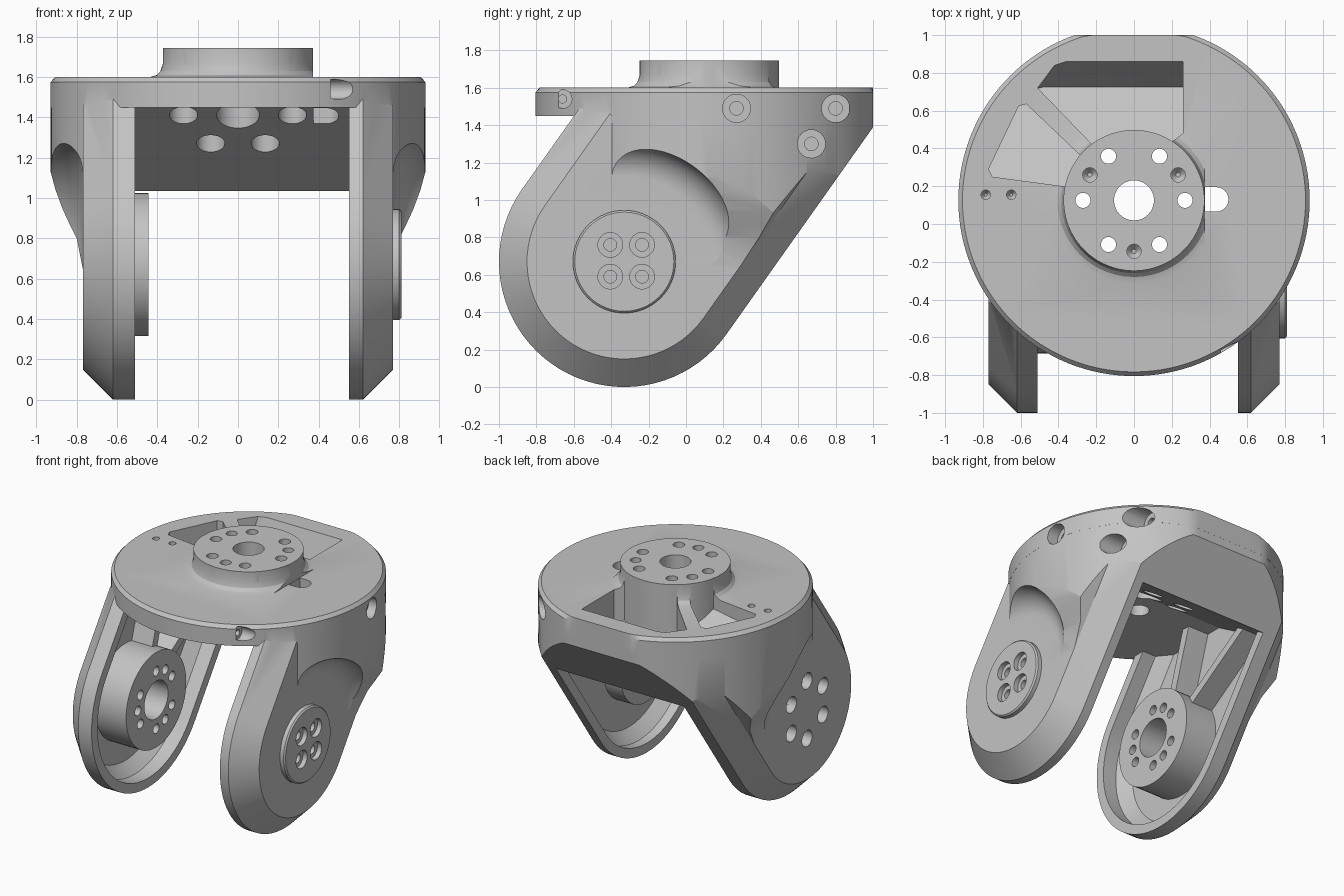
import bpy, bmesh, math
from mathutils import Vector

if "Cube" in bpy.data.objects:
    bpy.data.objects.remove(bpy.data.objects["Cube"])

grey = bpy.data.materials.new("light_grey")
grey.use_nodes = True
COLOR = (0.55, 0.55, 0.55, 1)
grey.diffuse_color = COLOR
grey.node_tree.nodes["Principled BSDF"].inputs["Base Color"].default_value = COLOR

HUB = Vector((0, 0.125, 0))            # vertical swivel axis
PIVOT = Vector((0, -0.33, 0.67))       # fork pivot, arms lean back from here
ALONG = Vector((0, 0.578, 0.816))      # up the arm
ACROSS = Vector((0, 0.816, -0.578))    # towards the rear edge
X = Vector((1, 0, 0))
SLOPE = -0.6                           # rear web underside


def loft(name, loops):
    """Closed solid through matching loops."""
    bm = bmesh.new()
    rings = [[bm.verts.new(p) for p in loop] for loop in loops]
    n = len(rings[0])
    bm.faces.new(rings[0])
    bm.faces.new(rings[-1])
    for a, b in zip(rings, rings[1:]):
        for i in range(n):
            j = (i + 1) % n
            bm.faces.new((a[i], a[j], b[j], b[i]))
    bmesh.ops.recalc_face_normals(bm, faces=bm.faces)
    mesh = bpy.data.meshes.new(name)
    bm.to_mesh(mesh)
    bm.free()
    mesh.materials.append(grey)
    ob = bpy.data.objects.new(name, mesh)
    bpy.context.collection.objects.link(ob)
    return ob


def upright(name, sections, center=HUB, n=96, y_max=9):
    """Turned solid about a vertical axis from (radius, z) sections."""
    turn = [2 * math.pi * i / n for i in range(n)]
    return loft(name, [[(center.x + r * math.cos(a), min(center.y + r * math.sin(a), y_max), z)
                        for a in turn] for r, z in sections])


def sideways(name, sections, y=PIVOT.y, z=PIVOT.z, n=64):
    """Turned solid about an x-parallel axis from (radius, x) sections."""
    turn = [2 * math.pi * i / n for i in range(n)]
    return loft(name, [[(x, y + r * math.cos(a), z + r * math.sin(a)) for a in turn]
                       for r, x in sections])


def boolean(target, tool, op):
    mod = target.modifiers.new("cut", 'BOOLEAN')
    mod.operation, mod.solver, mod.object = op, 'EXACT', tool
    bpy.context.view_layer.update()
    deps = bpy.context.evaluated_depsgraph_get()
    mesh = bpy.data.meshes.new_from_object(target.evaluated_get(deps))
    target.modifiers.clear()
    target.data = mesh
    bpy.data.objects.remove(tool)


def cut(target, *tools):
    for t in tools:
        boolean(target, t, 'DIFFERENCE')


def join(target, *tools):
    for t in tools:
        boolean(target, t, 'UNION')


def at_height(p, z):
    return p + ALONG * ((z - p.z) / ALONG.z)


def arm_loop(x, r, top):
    """Leaning arm outline of half width r at a given x."""
    pts = [PIVOT + r * (math.cos(a) * ACROSS + math.sin(a) * ALONG)
           for a in (math.pi * (1 + i / 40) for i in range(41))]
    front, rear = pts[0], pts[-1]
    if top == "short":
        pts += [rear + ALONG * 0.6, front + ALONG * 0.6]
    elif top == "tall":
        pts += [at_height(rear, 1.58), at_height(front, 1.58)]
    else:                               # ends on the underside of the head
        k = (1.45 + SLOPE * (rear.y - 0.06) - rear.z) / (ALONG.z - SLOPE * ALONG.y)
        pts += [rear + ALONG * k, Vector((0, 0.06, 1.45)), at_height(front, 1.45)]
    return [p + X * x for p in pts]


def arm_solid(name, sections, top):
    return loft(name, [arm_loop(x, r, top) for x, r in sections])


# Head disc, flattened at the rear, with a bevelled rim
body = upright("fork_body", [(0.93, 1.45), (0.93, 1.575), (0.908, 1.6)], n=128, y_max=1.0)

# Drum wall below the head, trimmed to the leaning arm outline
drum = upright("drum", [(0.9295, 0.3), (0.9295, 1.56)], n=128, y_max=0.9995)
half = [(0.62, 0.67), (0.77, 0.52), (0.95, 0.48)]
trim = arm_solid("trim", [(-x, r) for x, r in reversed(half)] + half, "tall")
boolean(drum, trim, 'INTERSECT')

# Round scoop about the pivot and a tapered flank above each flat arm face
FLANK = [(0.77, 0), (0.77, 0.65), (0.8, 0.8), (0.835, 0.87), (0.87, 0.945), (0.905, 1.04),
         (0.935, 1.15), (1.2, 1.15), (1.2, 0)]
for side in (-1, 1):
    fillet = [(0.46 + 0.17 * math.sin(a), side * (0.94 - 0.17 * math.cos(a)))
              for a in (math.pi / 2 * i / 12 for i in range(13))]
    cut(drum, sideways("scoop", fillet + [(0.64, side * 1.2)], n=96),
        loft("flank", [[(side * x, y, z) for x, z in FLANK] for y in (-1.2, 1.2)]))

# Arm plates and the flared foot of the hub, flat on its left
arms = arm_solid("arms", [(-0.77, 0.52), (-0.62, 0.67), (0.62, 0.67), (0.77, 0.52)], "short")
flare = upright("hub_flare", [(0.44, 1.55), (0.44, 1.6), (0.405, 1.61), (0.385, 1.63), (0.372, 1.67)])
cut(flare, loft("flat", [[(x, y, z) for x, y in ((0.372, -1), (1, -1), (1, 1), (0.372, 1))]
                         for z in (1, 2)]))
join(body, drum, arms, flare)


def pocket(top, bottom):
    """Top pocket whose floor runs parallel to the underside."""
    floor = [(x, y, min(1.6 + SLOPE * (y - 0.06), 1.58)) for x, y in bottom]
    cut(body, loft("pocket", [floor] + [[(x, y, z) for x, y in top] for z in (1.6, 1.9)]))


# Two weight-saving pockets in the top
inner = [(0.26, 0.48), (0.22, 0.45), (0, 0.3), (-0.22, 0.42)]
pocket([(-0.51, 0.72), (-0.42, 0.84), (-0.36, 0.86), (0.26, 0.86)] + inner,
       [(-0.51, 0.715), (-0.5, 0.72), (-0.48, 0.725), (0.26, 0.725)] + inner)
side_pocket = [(-0.61, 0.625), (-0.77, 0.29), (-0.75, 0.25), (-0.3, 0.19), (-0.25, 0.33), (-0.57, 0.635)]
pocket(side_pocket, side_pocket)

# Hub post and the opening between the arms
join(body, upright("hub", [(0.373, 1.12), (0.373, 1.745)]))
opening = [(-1.3, -0.2), (-1.3, 1.45), (0.06, 1.45), (1.3, 1.45 + SLOPE * 1.24), (1.3, -0.2)]
cut(body, loft("opening", [[(x, y, z) for y, z in opening] for x in (-0.51, 0.55)]))

# Hollow arm interiors
cut(body, arm_solid("hollow", [(-0.70, 0.52), (-0.62, 0.60), (-0.45, 0.60)], "under"),
    arm_solid("hollow", [(0.70, 0.52), (0.62, 0.60), (0.5, 0.60)], "under"))

# Hub bores with screw recesses underneath
cut(body, upright("bore", [(0.106, 0.9), (0.106, 1.9)], n=32))
for i in range(12):
    a = math.radians(30 * i)
    c = HUB + 0.27 * Vector((math.cos(a), math.sin(a), 0))
    if i % 2 == 0:
        cut(body, upright("screw_bore", [(0.07, 0.9), (0.07, 1.6), (0.04, 1.6), (0.04, 1.9)], c, 24))
    elif i % 4 == 1:
        cut(body, upright("blind_bore", [(0.012, 1.64), (0.038, 1.67), (0.038, 1.9)], c, 24))
for x in (-0.785, -0.65):
    cut(body, upright("pin_hole", [(0.008, 1.52), (0.025, 1.55), (0.025, 1.7)], Vector((x, 0.155, 0)), 16))

# Cable slot beside the hub
slot = [(0.375, 0.065)]
slot += [(0.435 + 0.065 * math.sin(a), 0.13 - 0.065 * math.cos(a)) for a in
         (math.pi * i / 12 for i in range(13))]
slot += [(0.375, 0.195)]
cut(body, loft("slot", [[(x, y, z) for x, y in slot] for z in (1.3, 1.7)]))

# Screw recesses on the left side and the front clamp
for y, z, x in ((0.27, 1.49, 0.84), (0.8, 1.49, 0.52), (0.67, 1.3, 0.62)):
    cut(body, sideways("recess", [(0.036, x - 0.12), (0.036, x), (0.075, x), (0.075, 1.1)], y, z, 24))
cut(body, sideways("clamp_recess", [(0.022, 0.4), (0.022, 0.46), (0.05, 0.46), (0.05, 0.9)], -0.66, 1.54, 24))

# Right arm drive boss with bolt circle, six of the bolts reaching the outer face
boss = sideways("drive_boss", [(0.355, -0.705), (0.355, -0.445)])
cut(boss, sideways("bore", [(0.14, -0.69), (0.14, -0.3)], n=32))
for i in range(12):
    a = math.radians(30 * i)
    y, z = PIVOT.y + 0.215 * math.sin(a), PIVOT.z + 0.215 * math.cos(a)
    if i % 2 == 0:
        cut(body, sideways("arm_hole", [(0.06, -0.9), (0.06, -0.6)], y, z, 24))
        cut(boss, sideways("bolt_hole", [(0.06, -0.8), (0.06, -0.56), (0.035, -0.56), (0.035, -0.3)], y, z, 20))
    elif i % 4 == 1:
        cut(boss, sideways("bolt_hole", [(0.035, -0.52), (0.035, -0.3)], y, z, 20))

# Left arm idler boss and outer cap with four recessed screws
idler = sideways("idler_boss", [(0.3, 0.56), (0.3, 0.705)])
cap = sideways("idler_cap", [(0.275, 0.72), (0.275, 0.8), (0.265, 0.81)])
for dy in (-0.085, 0.085):
    for dz in (-0.085, 0.085):
        y, z = PIVOT.y + 0.01 + dy, PIVOT.z + 0.005 + dz
        cut(cap, sideways("recess", [(0.034, 0.735), (0.034, 0.775), (0.066, 0.775), (0.066, 0.9)], y, z, 24))
        cut(body, sideways("recess", [(0.068, 0.715), (0.068, 0.9)], y, z, 24))

# Stiffening ribs from the boss up into the head
ribs = []
for deg, length in ((18, 0.85), (-22, 0.99)):
    a = math.radians(deg)
    d = ALONG * math.cos(a) - ACROSS * math.sin(a)
    w = ALONG * math.sin(a) + ACROSS * math.cos(a)
    ribs.append(loft("boss_rib", [[PIVOT + d * s + w * t + X * x for s, t in
                                   ((0.33, -0.03), (length, -0.03), (length, 0.03), (0.33, 0.03))]
                                  for x in (-0.71, -0.53)]))

# Small block under the head beside the left arm
block = loft("head_block", [[(x, y, z) for x, y in ((0.37, 0.2), (0.56, 0.2), (0.56, 0.35), (0.37, 0.35))]
                            for z in (1.37, 1.46)])

for ob in (body, boss, idler, cap, block, *ribs):
    bpy.ops.object.select_all(action='DESELECT')
    ob.select_set(True)
    bpy.context.view_layer.objects.active = ob
    bpy.ops.object.shade_smooth_by_angle(angle=math.radians(25))
